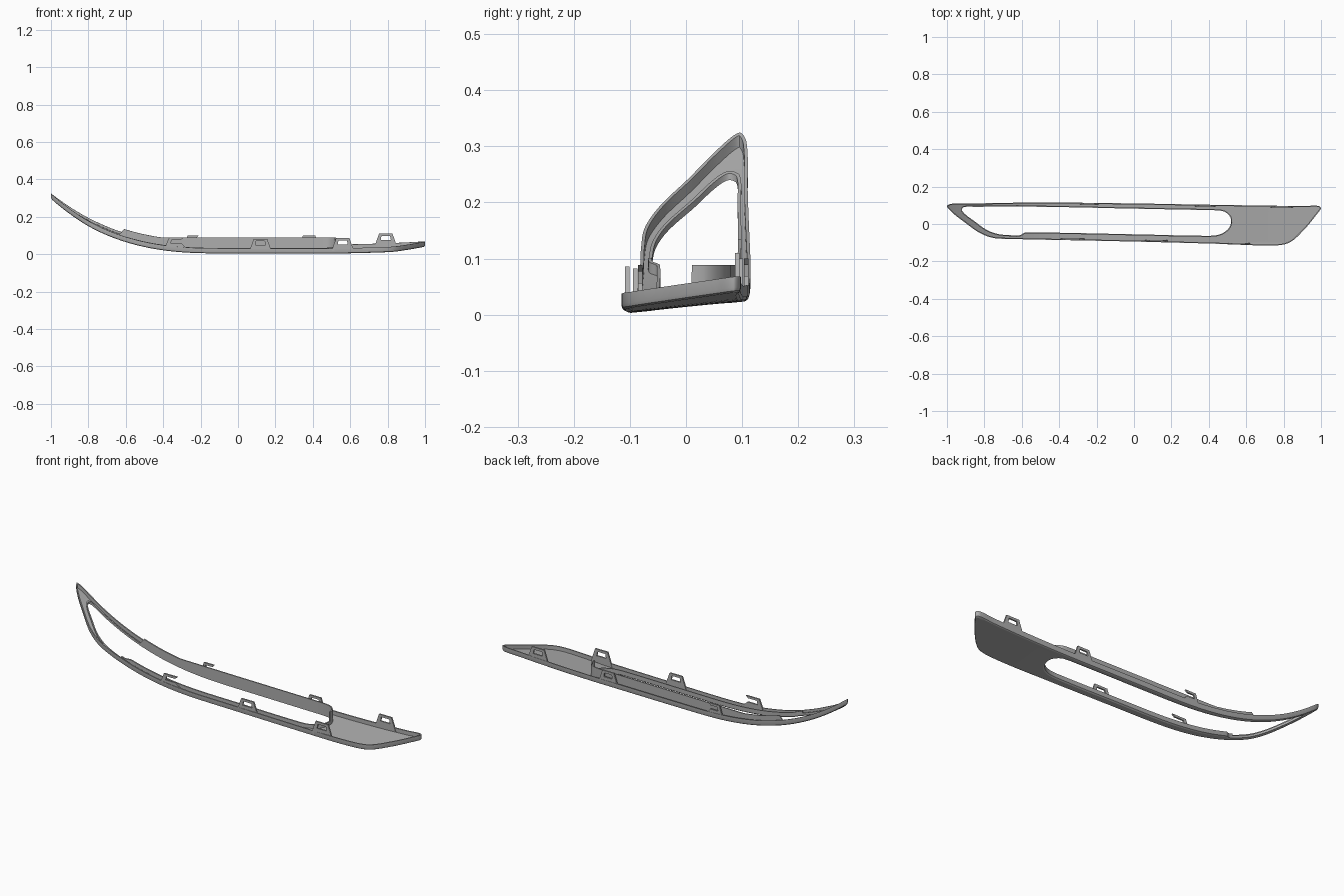
import bpy
import bmesh
from mathutils import Vector

cube = bpy.data.objects.get("Cube")
if cube:
    bpy.data.objects.remove(cube, do_unlink=True)

grey = bpy.data.materials.new("plain grey")
grey.use_nodes = True
colour = (0.42, 0.42, 0.42, 1)
grey.diffuse_color = colour
grey.node_tree.nodes["Principled BSDF"].inputs["Base Color"].default_value = colour


def finish(bm, name):
    """Turn a bmesh into a named, smooth shaded grey object."""
    bmesh.ops.recalc_face_normals(bm, faces=bm.faces)
    mesh = bpy.data.meshes.new(name)
    bm.to_mesh(mesh)
    bm.free()
    mesh.materials.append(grey)
    obj = bpy.data.objects.new(name, mesh)
    bpy.context.collection.objects.link(obj)
    bpy.ops.object.select_all(action="DESELECT")
    obj.select_set(True)
    bpy.context.view_layer.objects.active = obj
    bpy.ops.object.shade_smooth_by_angle()
    return obj


def surface(x, y):
    """Height of the swept underside: upturned at one end, tilted to the back."""
    left = max(0, -0.1 - x)
    right = max(0, x - 0.4)
    return 0.003 + 0.36 * left ** 2.6 + 0.05 * right ** 2 + 0.1 * max(0, y + 0.1)


def smooth_loop(points, steps):
    """Closed smooth curve through unevenly spaced points."""
    pts = [Vector(p) for p in points]
    n = len(pts)

    def tangent(i):
        a, b, c = pts[i - 1], pts[i], pts[(i + 1) % n]
        return (c - a) / ((c - b).length + (b - a).length)

    loop = []
    for i in range(n):
        a, b = pts[i], pts[(i + 1) % n]
        size = (b - a).length
        ta, tb = tangent(i) * size, tangent((i + 1) % n) * size
        for k in range(steps):
            t = k / steps
            u = 1 - t
            loop.append(a * (u * u * (1 + 2 * t)) + ta * (t * u * u)
                        + b * (t * t * (3 - 2 * t)) - tb * (t * t * u))
    return loop


def inset(loop, amount):
    """Shift an anticlockwise loop towards its inside."""
    result = []
    for i, p in enumerate(loop):
        d = (loop[(i + 1) % len(loop)] - loop[i - 1]).normalized()
        result.append(p + Vector((-d.y, d.x)) * amount)
    return result


# Matching points of the outer edge and the opening, from the raised tip
# along the front, round the wide end and back along the rear
outer_points = [
    (-1, .095), (-.965, .055), (-.9, .005), (-.83, -.045), (-.76, -.073), (-.68, -.08),
    (-.61, -.081), (-.58, -.082), (0, -.094), (.45, -.106), (.74, -.115), (.83, -.1),
    (.91, -.03), (.98, .055), (1, .085), (.985, .097), (.9, .096), (.4, .103),
    (0, .11), (-.5, .115), (-.85, .11), (-.975, .108)]
inner_points = [
    (-.92, .075), (-.9, .05), (-.86, .02), (-.79, -.03), (-.73, -.053), (-.66, -.06),
    (-.61, -.06), (-.58, -.046), (0, -.055), (.4, -.063), (.46, -.055), (.5, -.03),
    (.517, 0), (.517, .03), (.505, .05), (.48, .067), (.44, .073), (.36, .075),
    (0, .082), (-.5, .092), (-.85, .092), (-.91, .09)]
outer = smooth_loop(outer_points, 16)
inner = smooth_loop(inner_points, 16)

WALL = 0.006
PLATE = 0.007
RIM = 0.028
SLICES = 10


def wall_height(p):
    """Tall wall along the rear and wide end of the opening, low elsewhere."""
    base = surface(p.x, p.y)
    if p.x < -0.63:
        return 0.016
    if p.y > 0.01:
        return max(0.088, base + 0.05) - base
    return 0.026


def blend(a, b, t):
    return [p.lerp(q, t) for p, q in zip(a, b)]


# Rings of the channel section, each a loop and a height above the underside
outer_in = inset(outer, WALL)
inner_out = inset(inner, -WALL)
chamfer = inset(outer, 0.007)
rings = [(outer, RIM), (outer, 0.009), (inset(outer, 0.002), 0.003)]
rings += [(blend(chamfer, inner_out, k / SLICES), 0) for k in range(SLICES + 1)]
rings += [(inner, 0.004), (inner, wall_height), (inner_out, wall_height)]
rings += [(blend(inner_out, outer_in, k / SLICES), PLATE) for k in range(SLICES + 1)]
rings += [(outer_in, RIM)]

# Bezel: one closed channel section carried round the opening
bm = bmesh.new()
grid = []
for loop, height in rings:
    grid.append([
        bm.verts.new((p.x, p.y, surface(p.x, p.y) + (height(p) if callable(height) else height)))
        for p in loop])
count = len(outer)
for r, ring in enumerate(grid):
    following = grid[(r + 1) % len(grid)]
    for i in range(count):
        j = (i + 1) % count
        bm.faces.new((ring[i], ring[j], following[j], following[i]))
finish(bm, "bezel")


def edge_y(x, front):
    """Outer edge position at x on the front or rear side."""
    side = [p for p in outer if (p.y < 0) == front]
    return min(side, key=lambda p: abs(p.x - x)).y


def clip(name, x, front, top, wide, hooked):
    """Upright trapezoid tab with a window, or an open hook."""
    y = edge_y(x, front) + (0.006 if front else -0.006)
    low = surface(x, y) + 0.012
    tall = top - low
    half = wide / 2

    def frame(bottom_half, top_half, z0, z1):
        return [(-bottom_half, z0), (bottom_half, z0), (top_half, z1), (-top_half, z1)]

    shape = frame(half, half * 0.6, 0, tall)
    window = frame(half * 0.45, half * 0.38, tall * 0.5, tall * 0.82)
    bm = bmesh.new()
    a = [bm.verts.new((x + u, y - 0.004, low + v)) for u, v in shape]
    b = [bm.verts.new((x + u, y - 0.004, low + v)) for u, v in window]
    faces = []
    for i in range(4):
        if hooked and i == 1:
            continue
        j = (i + 1) % 4
        faces.append(bm.faces.new((a[i], a[j], b[j], b[i])))
    grown = bmesh.ops.extrude_face_region(bm, geom=faces, use_keep_orig=True)
    moved = [g for g in grown["geom"] if isinstance(g, bmesh.types.BMVert)]
    bmesh.ops.translate(bm, verts=moved, vec=(0, 0.008, 0))
    finish(bm, name)


# Mounting clips along both long edges
clip("front_clip_right", -0.33, True, 0.088, 0.13, True)
clip("front_clip_middle", 0.12, True, 0.082, 0.12, False)
clip("front_clip_left", 0.56, True, 0.086, 0.12, False)
clip("rear_clip_right", -0.24, False, 0.1, 0.1, True)
clip("rear_clip_middle", 0.38, False, 0.1, 0.11, False)
clip("rear_clip_left", 0.79, False, 0.11, 0.12, False)
